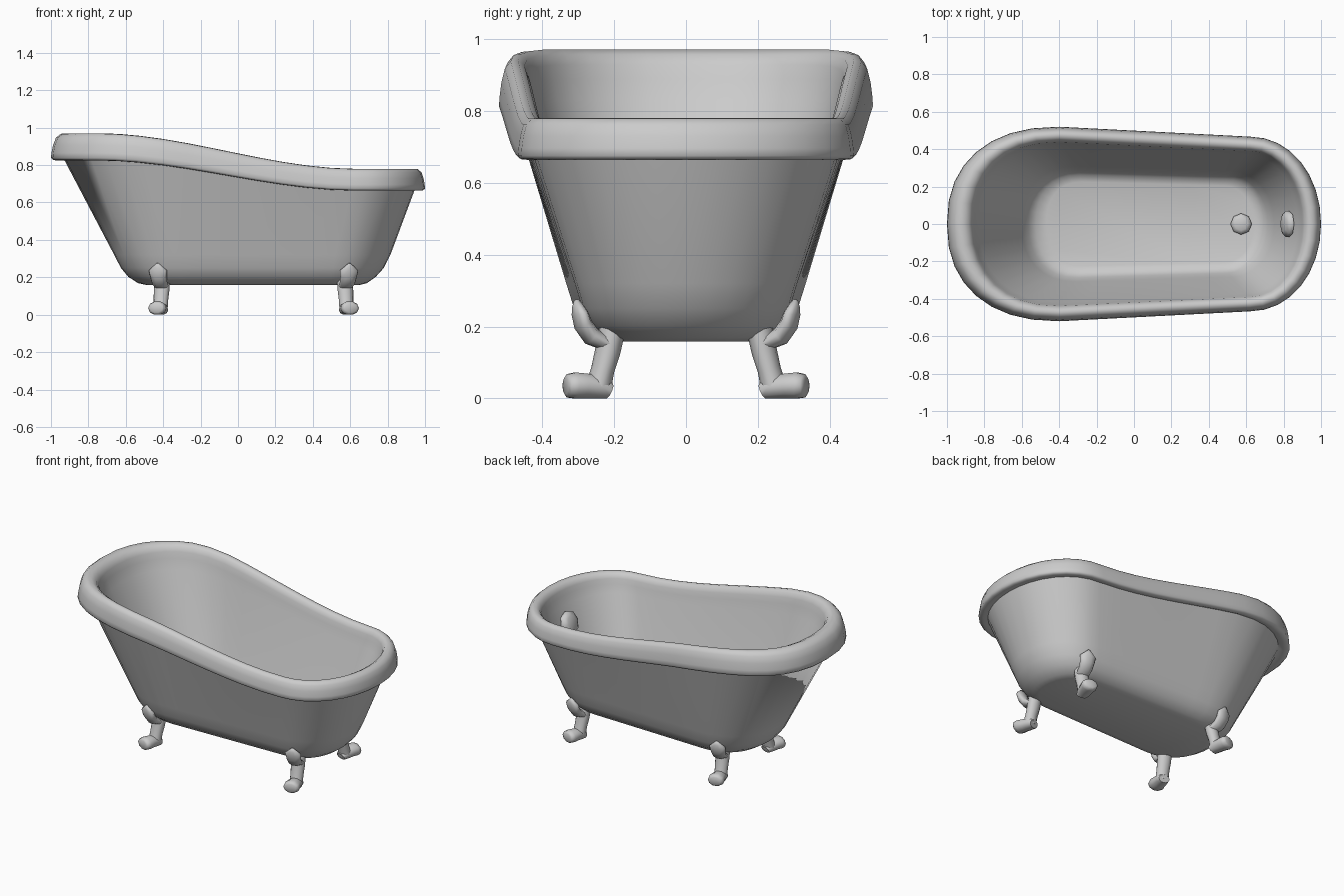
import bpy, bmesh
from math import sin, cos, pi, radians
from mathutils import Matrix, Vector

cube = bpy.data.objects.get("Cube")
if cube:
    bpy.data.objects.remove(cube)

enamel = bpy.data.materials.new("grey enamel")
enamel.use_nodes = True
GREY = (0.6, 0.6, 0.6, 1)
enamel.diffuse_color = GREY
enamel.node_tree.nodes["Principled BSDF"].inputs["Base Color"].default_value = GREY


def finish(bm, name, angle):
    bmesh.ops.recalc_face_normals(bm, faces=bm.faces)
    mesh = bpy.data.meshes.new(name)
    bm.to_mesh(mesh)
    bm.free()
    mesh.materials.append(enamel)
    obj = bpy.data.objects.new(name, mesh)
    bpy.context.collection.objects.link(obj)
    bpy.ops.object.select_all(action="DESELECT")
    obj.select_set(True)
    bpy.context.view_layer.objects.active = obj
    bpy.ops.object.shade_smooth_by_angle(angle=radians(angle))


def loft(bm, rings):
    """Skin a list of closed point rings and cap both ends."""
    loops = [[bm.verts.new(p) for p in ring] for ring in rings]
    n = len(loops[0])
    for a, b in zip(loops, loops[1:]):
        for i in range(n):
            j = (i + 1) % n
            bm.faces.new((a[i], a[j], b[j], b[i]))
    bm.faces.new(loops[0])
    bm.faces.new(loops[-1])


# Rim heights sweep down from the tall end to the low end
def slope(x):
    t = min(1, max(0, (x + 0.75) / 1.38))
    return t * t * (3 - 2 * t)


def rim_height(h):
    def z(x):
        low, top = 0.83 - 0.162 * slope(x), 0.97 - 0.19 * slope(x)
        return low + h * (top - low)
    return z


def flat(height):
    return lambda x: height


def outline(xl, xr, cl, cr, wl, wr, z, el=2.3, er=2.05, steps=8):
    """Plan outline: two rounded ends joined by tapering straight sides."""
    half = []
    for i in range(steps + 1):
        a = pi / 2 * i / steps
        half.append((cr + (xr - cr) * max(0, cos(a)) ** (2 / er), wr * sin(a) ** (2 / er)))
    for i in range(1, steps):
        t = i / steps
        half.append((cr + (cl - cr) * t, wr + (wl - wr) * t))
    for i in range(steps + 1):
        a = pi / 2 * (1 - i / steps)
        half.append((cl + (xl - cl) * max(0, cos(a)) ** (2 / el), wl * sin(a) ** (2 / el)))
    pts = half + [(x, -y) for x, y in reversed(half[1:-1])]
    return [(x, y, z(x)) for x, y in pts]


# Tub: outer shell from the base up, over the rolled rim, down to the inner floor
rings = [
    outline(-0.49, 0.65, -0.28, 0.48, 0.205, 0.185, flat(0.159)),
    outline(-0.535, 0.69, -0.29, 0.49, 0.242, 0.222, flat(0.169)),
    outline(-0.587, 0.737, -0.30, 0.50, 0.285, 0.262, flat(0.203)),
    outline(-0.626, 0.78, -0.30, 0.51, 0.311, 0.288, flat(0.25)),
    outline(-0.662, 0.815, -0.31, 0.52, 0.333, 0.309, flat(0.32)),
    outline(-0.93, 0.945, -0.37, 0.61, 0.478, 0.422, rim_height(0)),
]
for f, h in ((0.3, -0.04), (0.1, -0.025), (0, 0.06), (0.02, 0.25), (0.08, 0.55), (0.19, 0.83),
             (0.38, 0.98), (0.62, 1), (0.83, 0.9), (0.96, 0.7), (1.03, 0.42)):
    rings.append(outline(-1 + 0.14 * f, 1 - 0.1 * f, -0.4, 0.62,
                         0.52 - 0.085 * f, 0.467 - 0.08 * f, rim_height(h)))
rings += [
    outline(-0.83, 0.875, -0.38, 0.60, 0.42, 0.372, rim_height(0)),
    outline(-0.60, 0.75, -0.31, 0.52, 0.308, 0.284, flat(0.32)),
    outline(-0.565, 0.715, -0.30, 0.50, 0.286, 0.262, flat(0.25)),
    outline(-0.525, 0.685, -0.29, 0.49, 0.262, 0.24, flat(0.213)),
    outline(-0.47, 0.64, -0.28, 0.48, 0.225, 0.205, flat(0.2)),
]
bm = bmesh.new()
loft(bm, rings)
finish(bm, "tub", 75)


# Drain and overflow: shallow eight-sided domes
def dome(name, radius, depth, matrix):
    bm = bmesh.new()
    loft(bm, [[(r * cos(pi / 4 * i), r * sin(pi / 4 * i), z) for i in range(8)]
              for r, z in ((radius, 0), (radius, depth * 0.6), (radius * 0.6, depth))])
    bm.transform(matrix)
    finish(bm, name, 75)


dome("drain", 0.057, 0.03, Matrix.Translation((0.573, 0, 0.195)))
dome("overflow", 0.07, 0.035,
     Matrix.Translation((0.83, 0, 0.575)) @ Matrix.Rotation(radians(-68), 4, "Y"))


# Claw feet: each section is (y, z, half width, half depth)
def limb(bm, sections):
    rings = []
    for k, (y, z, w, d) in enumerate(sections):
        a, b = sections[max(0, k - 1)], sections[min(len(sections) - 1, k + 1)]
        along = Vector((0, b[0] - a[0], b[1] - a[1])).normalized()
        side = Vector((0, -along.z, along.y))
        ring = []
        for i in range(10):
            t = 2 * pi * i / 10
            p = Vector((w * cos(t), y, z)) + side * d * sin(t)
            p.z = max(0, p.z)
            ring.append(p)
        rings.append(ring)
    loft(bm, rings)


LEAF = ((0.306, 0.275, 0.006, 0.006), (0.302, 0.257, 0.027, 0.015), (0.296, 0.237, 0.051, 0.021),
        (0.286, 0.205, 0.046, 0.025), (0.262, 0.172, 0.043, 0.026), (0.215, 0.15, 0.04, 0.02))
SHANK = ((0.203, 0.19, 0.044, 0.036), (0.216, 0.13, 0.043, 0.035), (0.23, 0.08, 0.04, 0.032),
         (0.243, 0.03, 0.04, 0.036))
PAW = ((0.212, 0.02, 0.034, 0.024), (0.235, 0.03, 0.04, 0.036), (0.28, 0.034, 0.044, 0.037),
       (0.31, 0.035, 0.05, 0.039), (0.33, 0.035, 0.046, 0.034), (0.337, 0.035, 0.034, 0.024))

for end, sx in (("left", 1), ("right", -1)):
    for face, sy in (("back", 1), ("front", -1)):
        bm = bmesh.new()
        for part in (LEAF, SHANK, PAW):
            limb(bm, part)
        pivot = Vector((0, 0.28, 0))
        splay = (Matrix.Translation(pivot) @ Matrix.Rotation(radians(-14), 4, "Z")
                 @ Matrix.Translation(-pivot))
        bm.transform(Matrix.Translation((0.083, 0, 0)) @ Matrix.Diagonal((sx, sy, 1, 1))
                     @ Matrix.Translation((0.507, 0, 0)) @ splay)
        finish(bm, f"{face}_{end}_foot", 65)
